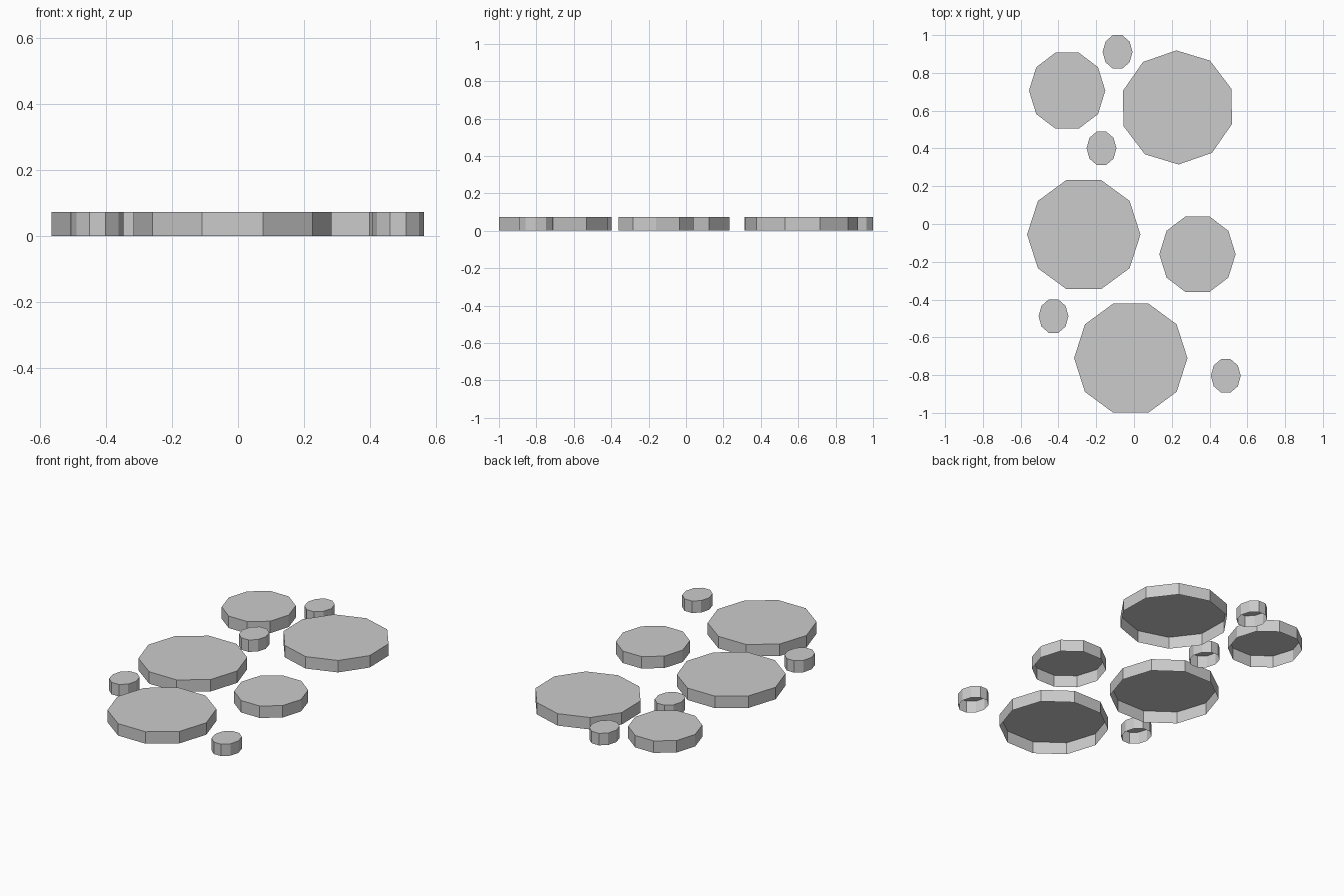
import bpy, bmesh
from math import radians
from mathutils import Matrix

if "Cube" in bpy.data.objects:
    bpy.data.objects.remove(bpy.data.objects["Cube"])

HEIGHT = 0.073


def stone(name, x, y, rx, ry, turn=0.0):
    """Ten-sided stepping stone: flat top and straight walls, open underneath."""
    bm = bmesh.new()
    ring = bmesh.ops.create_circle(bm, cap_ends=True, segments=10, radius=1.0)
    # start with a corner on the +x axis
    v0 = ring["verts"][0].co
    start = v0.to_2d().angle_signed((1, 0))
    bmesh.ops.rotate(bm, verts=bm.verts, matrix=Matrix.Rotation(-start + radians(turn), 3, 'Z'))
    for v in bm.verts:
        v.co.x *= rx
        v.co.y *= ry
        v.co.z = HEIGHT
    top = bm.faces[:][0]
    if top.normal.z < 0:
        top.normal_flip()
    # walls down to the ground
    walls = bmesh.ops.extrude_edge_only(bm, edges=bm.edges[:])["geom"]
    for v in walls:
        if isinstance(v, bmesh.types.BMVert):
            v.co.z = 0.0
    bm.normal_update()
    for f in bm.faces:
        c = f.calc_center_median()
        outward = f.normal.z if len(f.verts) > 4 else f.normal.x * c.x + f.normal.y * c.y
        if outward < 0:
            f.normal_flip()
    mesh = bpy.data.meshes.new(name)
    bm.to_mesh(mesh)
    bm.free()
    obj = bpy.data.objects.new(name, mesh)
    obj.location = (x, y, 0)
    bpy.context.collection.objects.link(obj)


# Large stones
stone("large_stone_left", -0.266, -0.056, 0.30, 0.303)
stone("large_stone_front", -0.017, -0.710, 0.30, 0.304)
stone("large_stone_back", 0.230, 0.617, 0.302, 0.302, turn=19.2)

# Medium stones
for i, (x, y) in enumerate([(0.336, -0.160), (-0.354, 0.706)]):
    stone(f"medium_stone_{i + 1}", x, y, 0.202, 0.211)

# Small stones
for i, (x, y) in enumerate([(-0.172, 0.401), (-0.087, 0.911), (-0.426, -0.488), (0.486, -0.804)]):
    stone(f"small_stone_{i + 1}", x, y, 0.079, 0.0935)
